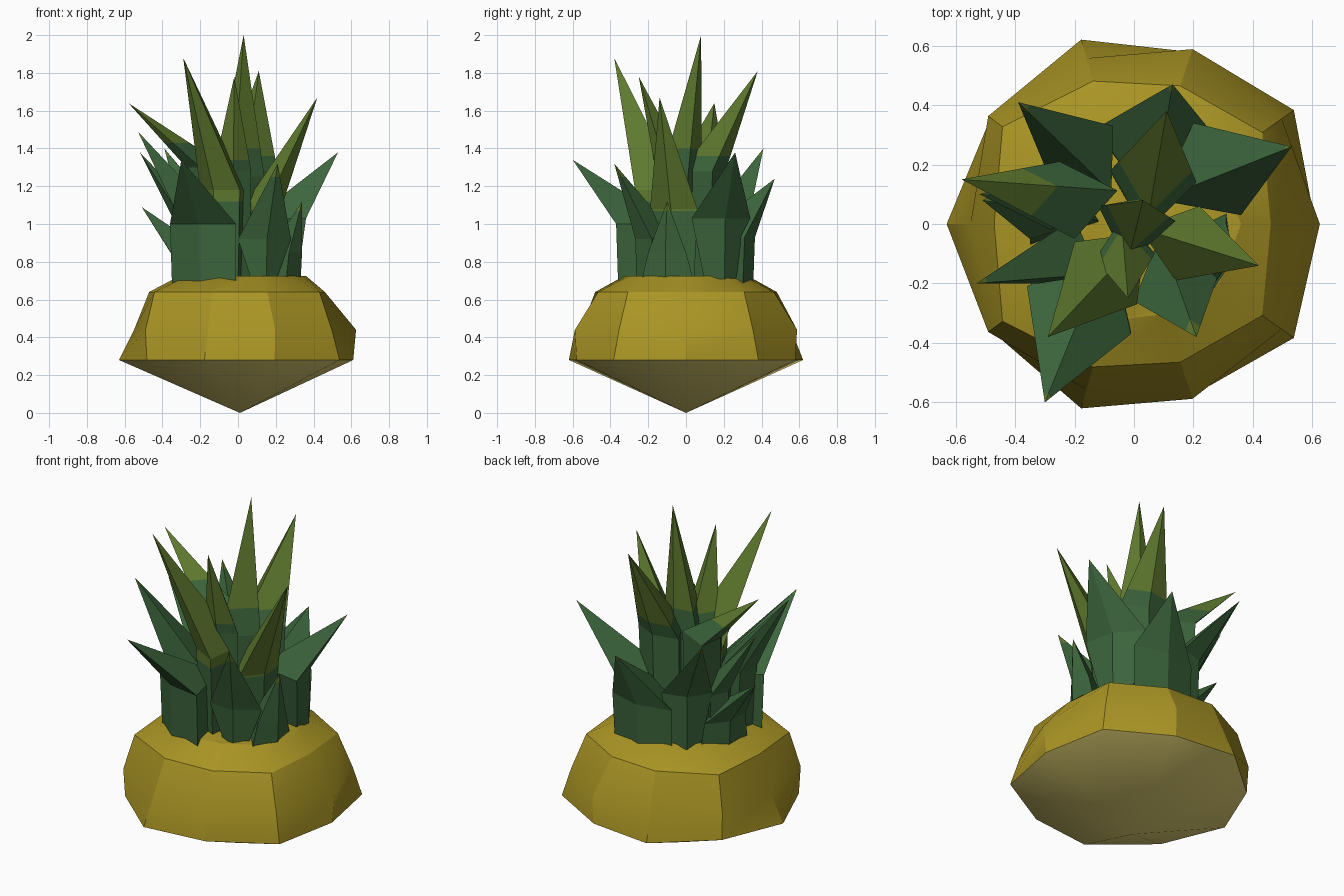
import bpy, bmesh
from math import cos, sin, radians
from mathutils import Vector

if "Cube" in bpy.data.objects:
    bpy.data.objects.remove(bpy.data.objects["Cube"])


def material(name, color):
    m = bpy.data.materials.new(name)
    m.use_nodes = True
    m.diffuse_color = (*color, 1)
    m.node_tree.nodes["Principled BSDF"].inputs["Base Color"].default_value = (*color, 1)
    return m


skin = material("golden skin", (0.40, 0.30, 0.018))
under = material("pale underside", (0.79, 0.67, 0.18))
green = material("dark leaf green", (0.045, 0.130, 0.045))
olive = material("olive leaf tip", (0.115, 0.195, 0.028))


def finish(name, bm, mats):
    bmesh.ops.recalc_face_normals(bm, faces=bm.faces)
    me = bpy.data.meshes.new(name)
    bm.to_mesh(me)
    bm.free()
    for m in mats:
        me.materials.append(m)
    ob = bpy.data.objects.new(name, me)
    bpy.context.collection.objects.link(ob)
    return ob


def bridge(bm, low, high):
    n = len(low)
    for i in range(n):
        bm.faces.new((low[i], low[(i + 1) % n], high[(i + 1) % n], high[i]))


# Fruit body: ten-sided rings, corners given for the +y half and mirrored to -y
angles = (0, 35.5, 71.5, 106, 143.5, 180)
SIDES = 10
rings = [
    (0.28, (0.61, 0.66, 0.61, 0.645, 0.60, 0.63)),
    (0.44, (0.625, 0.61, 0.62, 0.58, 0.61, 0.55)),
    (0.64, (0.46, 0.53, 0.49, 0.50, 0.55, 0.47)),
    (0.725, (0.36, 0.35, 0.32, 0.34, 0.33, 0.31)),
]
bm = bmesh.new()
loops = []
for z, radii in rings:
    loop = []
    for i in range(SIDES):
        k = min(i, SIDES - i)
        a = radians(angles[k]) * (1 if i == k else -1)
        loop.append(bm.verts.new((radii[k] * cos(a), radii[k] * sin(a), z)))
    loops.append(loop)
for low, high in zip(loops, loops[1:]):
    bridge(bm, low, high)
bm.faces.new(loops[-1])
apex = bm.verts.new((0.01, 0, 0))
for i in range(SIDES):
    f = bm.faces.new((apex, loops[0][(i + 1) % SIDES], loops[0][i]))
    f.material_index = 1
body = finish("fruit_body", bm, [skin, under])
bpy.context.view_layer.objects.active = body
body.select_set(True)
bpy.ops.object.shade_smooth_by_angle(angle=0.45)
body.select_set(False)


# Leaf: kite section at the root and the widest point (edges a and b), drawn to a tip
def leaf(name, tip, a, b, height, tint, spread, base):
    tip, a, b = Vector(tip), Vector((*a, height)), Vector((*b, height))
    middle = (a + b) / 2
    out = (b - a).cross(Vector((0, 0, 1))).normalized()
    if out.dot(tip - middle) < 0:
        out = -out
    bm = bmesh.new()

    def kite(p, q):
        c, w = (p + q) / 2, (q - p).length
        return [bm.verts.new(v) for v in (c + out * 0.05, p, c - out * w * 0.65, q)]

    def root(p):
        v = (middle + (p - middle) * spread) * base
        return Vector((v.x, v.y, 0.67))

    low, high = kite(root(a), root(b)), kite(a, b)
    bridge(bm, low, high)
    bm.faces.new(low[::-1])
    top = bm.verts.new(tip)
    for i in range(4):
        bm.faces.new((high[i], high[(i + 1) % 4], top))
    # Olive above the tint height
    bmesh.ops.bisect_plane(bm, geom=bm.verts[:] + bm.edges[:] + bm.faces[:],
                           plane_co=(0, 0, tint), plane_no=(0, 0, 1))
    for f in bm.faces:
        f.material_index = int(f.calc_center_median().z > tint)
    finish(name, bm, [green, olive])


# Outer leaves: tip, two edge points, widest height, tint height, root spread
outer = [
    ((-0.30, -0.60, 1.34), (-0.36, -0.21), (-0.01, -0.37), 1.00, 1.32, 1.0),
    ((0.21, -0.38, 1.32), (0.00, -0.26), (0.28, -0.18), 0.92, 1.25, 0.4),
    ((0.53, 0.26, 1.38), (0.20, 0.34), (0.36, 0.03), 1.03, 1.36, 0.5),
    ((0.13, 0.47, 1.24), (-0.13, 0.32), (0.26, 0.31), 0.93, 1.22, 1.0),
    ((-0.39, 0.41, 1.40), (-0.07, 0.33), (-0.29, 0.17), 1.02, 1.36, 0.5),
    ((-0.58, 0.15, 1.64), (-0.25, 0.21), (-0.20, -0.05), 1.30, 1.43, 0.9),
    ((-0.53, -0.20, 1.49), (-0.20, 0.02), (-0.32, -0.20), 1.05, 1.45, 0.9),
    ((-0.51, 0.08, 1.09), (-0.26, 0.20), (-0.35, -0.05), 0.84, 1.07, 1.2),
    ((-0.52, 0.10, 1.38), (-0.28, 0.17), (-0.28, -0.02), 1.00, 1.35, 1.0),
    ((0.34, -0.10, 1.12), (0.31, 0.00), (0.27, -0.20), 0.85, 1.07, 1.5),
]
# Inner leaves, tall and mostly olive
inner = [
    ((-0.29, -0.38, 1.88), (-0.20, -0.06), (0.01, -0.27), 1.18, 1.12, 0.9),
    ((0.03, 0.08, 2.00), (-0.12, 0.06), (0.14, 0.01), 1.25, 1.40, 1.0),
    ((0.11, 0.38, 1.81), (-0.08, 0.18), (0.21, 0.14), 1.28, 1.36, 1.0),
    ((0.42, -0.14, 1.67), (0.22, 0.06), (0.14, -0.19), 1.08, 1.07, 0.9),
    ((-0.02, -0.25, 1.78), (-0.13, -0.12), (0.07, -0.10), 1.28, 1.34, 1.0),
]
for i, spec in enumerate(outer):
    leaf(f"outer_leaf_{i + 1}", *spec, base=0.97)
for i, spec in enumerate(inner):
    leaf(f"inner_leaf_{i + 1}", *spec, base=0.9)
